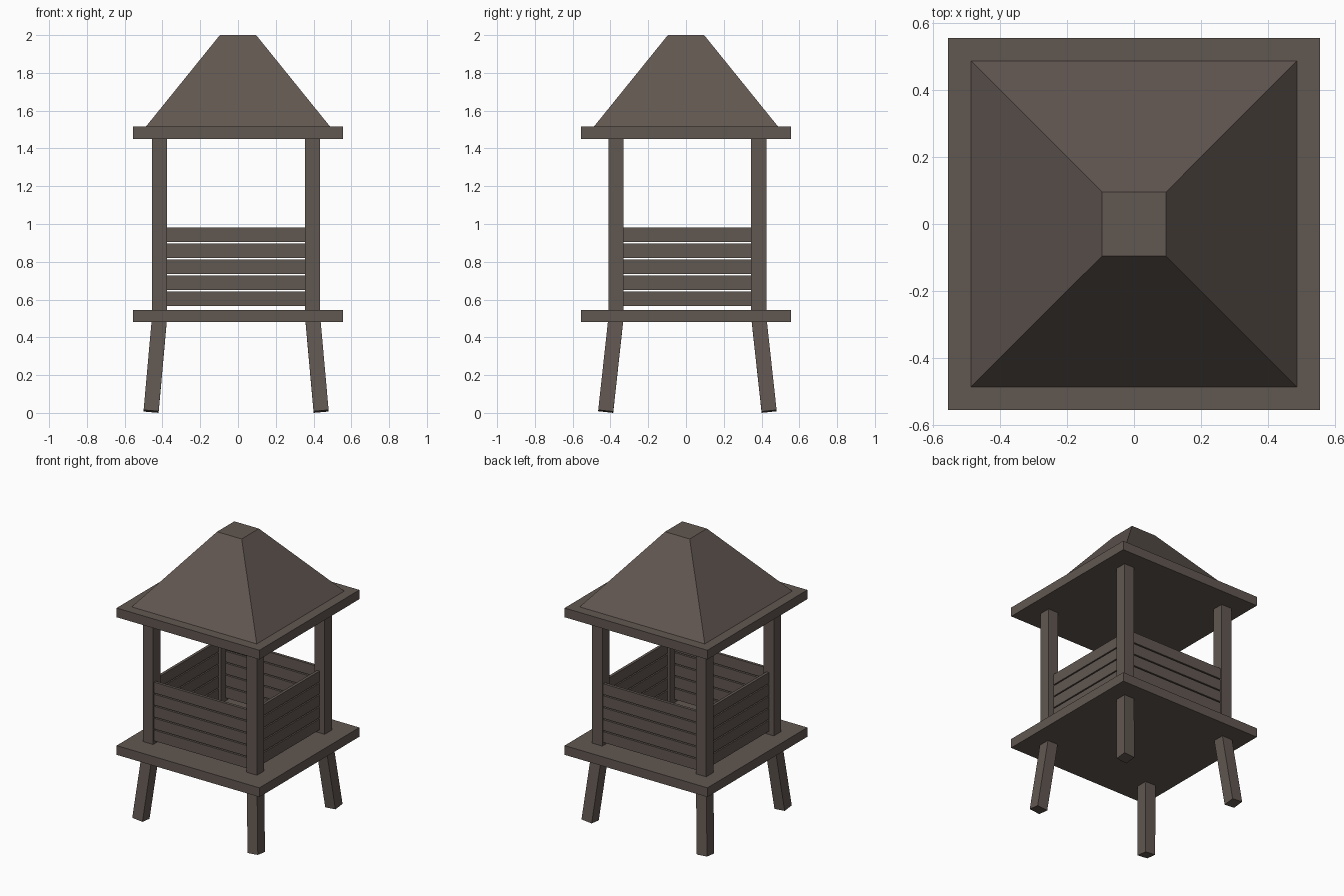
import bpy
import bmesh
from mathutils import Matrix, Vector

if "Cube" in bpy.data.objects:
    bpy.data.objects.remove(bpy.data.objects["Cube"], do_unlink=True)

# Weathered timber colour
wood = bpy.data.materials.new("weathered_wood")
wood.use_nodes = True
color = (0.12, 0.095, 0.082, 1)
wood.diffuse_color = color
shader = wood.node_tree.nodes["Principled BSDF"]
shader.inputs["Base Color"].default_value = color
shader.inputs["Roughness"].default_value = 0.9


def finish(name, bm):
    mesh = bpy.data.meshes.new(name)
    bm.to_mesh(mesh)
    bm.free()
    mesh.materials.append(wood)
    obj = bpy.data.objects.new(name, mesh)
    bpy.context.collection.objects.link(obj)
    return obj


def box(name, low, high):
    low, high = Vector(low), Vector(high)
    bm = bmesh.new()
    place = Matrix.Translation((low + high) / 2) @ Matrix.Diagonal((high - low).to_4d())
    bmesh.ops.create_cube(bm, size=1, matrix=place)
    return finish(name, bm)


def beam(name, bottom, top, width):
    """Square bar whose end faces stay perpendicular to its axis."""
    bottom, top = Vector(bottom), Vector(top)
    axis = top - bottom
    turn = Vector((0, 0, 1)).rotation_difference(axis).to_matrix().to_4x4()
    bm = bmesh.new()
    place = (Matrix.Translation((bottom + top) / 2) @ turn
             @ Matrix.Diagonal((width, width, axis.length, 1)))
    bmesh.ops.create_cube(bm, size=1, matrix=place)
    return finish(name, bm)


# Floor deck and roof deck
HALF = 0.557
FLOOR_LOW, FLOOR_TOP = 0.48, 0.545
ROOF_LOW, ROOF_TOP = 1.45, 1.515
box("floor_deck", (-HALF, -HALF, FLOOR_LOW), (HALF, HALF, FLOOR_TOP))
box("roof_deck", (-HALF, -HALF, ROOF_LOW), (HALF, HALF, ROOF_TOP))

# Truncated pyramid roof
bm = bmesh.new()
bmesh.ops.create_cube(bm, size=2)
for v in bm.verts:
    half = 0.096 if v.co.z > 0 else 0.488
    v.co = (v.co.x * half, v.co.y * half, 2.0 if v.co.z > 0 else ROOF_TOP)
finish("roof", bm)

# Corner posts and splayed legs
W = 0.08
X = {"right": -0.415, "left": 0.395}
Y = {"front": -0.37, "back": 0.385}
for side, x in X.items():
    sx = 1 if x > 0 else -1
    for end, y in Y.items():
        sy = 1 if y > 0 else -1
        box(f"{end}_{side}_post", (x - W / 2, y - W / 2, FLOOR_TOP),
            (x + W / 2, y + W / 2, ROOF_LOW))
        beam(f"{end}_{side}_leg", (x + sx * 0.045, y + sy * 0.055, 0.008),
             (x, y, FLOOR_LOW + 0.03), W)

# Railing slats between the posts
T = 0.02
for i in range(5):
    low = 0.567 + i * 0.0845
    high = low + 0.076
    for end, y in Y.items():
        outer = y + (0.03 if y > 0 else -0.03)
        inner = outer - (T if y > 0 else -T)
        box(f"{end}_slat_{i + 1}", (X["right"] + W / 2, min(inner, outer), low),
            (X["left"] - W / 2, max(inner, outer), high))
    for side, x in X.items():
        inner = x - (T if x > 0 else -T)
        box(f"{side}_slat_{i + 1}", (min(x, inner), Y["front"] + W / 2, low),
            (max(x, inner), Y["back"] - W / 2, high))
